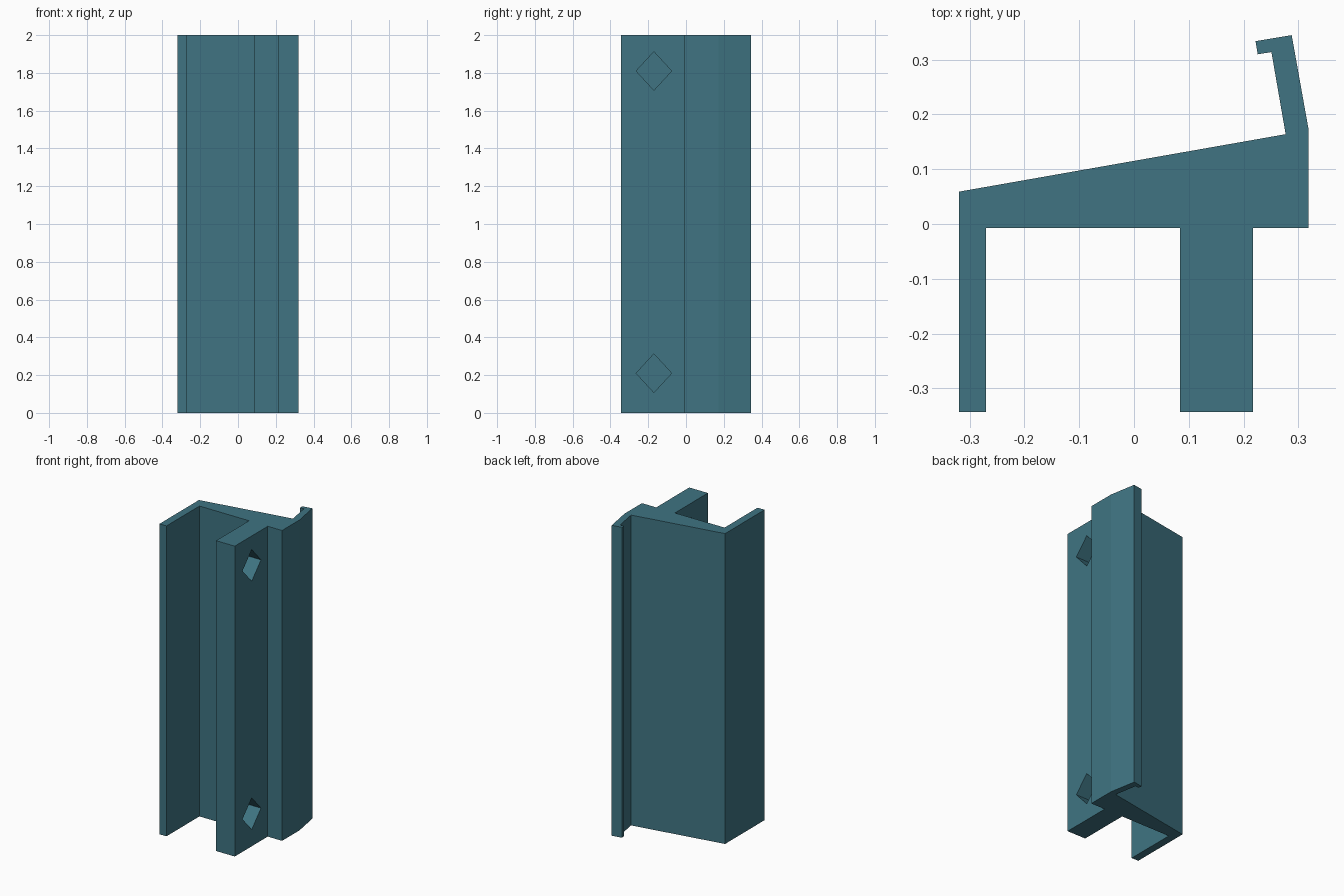
import bpy
import bmesh

cube = bpy.data.objects.get("Cube")
if cube:
    bpy.data.objects.remove(cube, do_unlink=True)

teal = bpy.data.materials.new("teal")
teal.use_nodes = True
teal.diffuse_color = (0.05, 0.175, 0.225, 1)
teal.node_tree.nodes["Principled BSDF"].inputs["Base Color"].default_value = teal.diffuse_color


def prism(name, points, direction):
    """Extrude a closed outline along a direction into a solid."""
    bm = bmesh.new()
    face = bm.faces.new([bm.verts.new(p) for p in points])
    out = bmesh.ops.extrude_face_region(bm, geom=[face])
    moved = [v for v in out["geom"] if isinstance(v, bmesh.types.BMVert)]
    bmesh.ops.translate(bm, verts=moved, vec=direction)
    bmesh.ops.recalc_face_normals(bm, faces=bm.faces)
    mesh = bpy.data.meshes.new(name)
    bm.to_mesh(mesh)
    bm.free()
    mesh.materials.append(teal)
    obj = bpy.data.objects.new(name, mesh)
    bpy.context.collection.objects.link(obj)
    return obj


# Cross-section: thin leg, thick leg, sloped web and hooked lip
FRONT, WEB, HEIGHT = -0.343, -0.007, 2.0
outline = [
    (-0.32, FRONT), (-0.27, FRONT), (-0.27, WEB), (0.084, WEB),
    (0.084, FRONT), (0.217, FRONT), (0.217, WEB), (0.319, WEB),
    (0.319, 0.172), (0.288, 0.345), (0.222, 0.334), (0.226, 0.310),
    (0.251, 0.314), (0.277, 0.164), (-0.32, 0.059),
]
rail = prism("rail_profile", [(x, y, 0) for x, y in outline], (0, 0, HEIGHT))

# Diamond holes through the thick leg
for label, z in (("lower", 0.21), ("upper", 1.81)):
    y, w, h = -0.17, 0.094, 0.102
    diamond = [(0.0, y - w, z), (0.0, y, z - h), (0.0, y + w, z), (0.0, y, z + h)]
    cutter = prism(label + "_hole_cutter", diamond, (0.3, 0, 0))
    cutter.hide_render = True
    cutter.hide_set(True)
    cut = rail.modifiers.new(label + "_hole", "BOOLEAN")
    cut.operation = "DIFFERENCE"
    cut.solver = "EXACT"
    cut.object = cutter

# Bake the cuts and drop the cutters
bpy.context.view_layer.update()
cut_mesh = bpy.data.meshes.new_from_object(
    rail.evaluated_get(bpy.context.evaluated_depsgraph_get()))
rail.modifiers.clear()
rail.data = cut_mesh
for label in ("lower", "upper"):
    bpy.data.objects.remove(bpy.data.objects[label + "_hole_cutter"], do_unlink=True)
